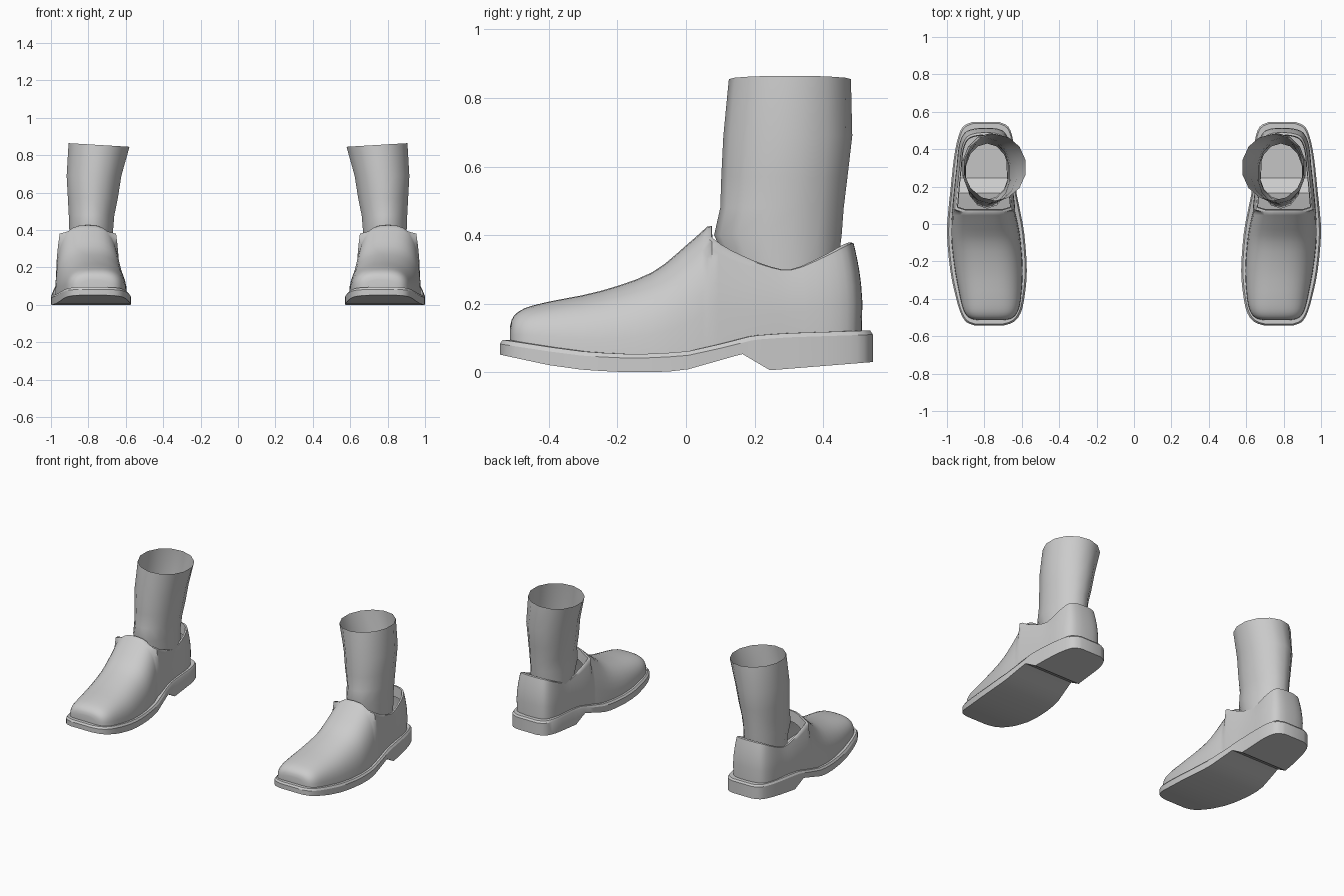
import bpy, bmesh, math

if "Cube" in bpy.data.objects:
    bpy.data.objects.remove(bpy.data.objects["Cube"])


def spline(pts, steps):
    """Catmull-Rom resample of rows of any width."""
    out = []
    for i in range(len(pts) - 1):
        a, b, c, d = pts[max(i - 1, 0)], pts[i], pts[i + 1], pts[min(i + 2, len(pts) - 1)]
        for s in range(steps):
            t = s / steps
            out.append([q + .5 * t * (r - p + t * (2*p - 5*q + 4*r - w + t * (3*(q - r) + w - p)))
                        for p, q, r, w in zip(a, b, c, d)])
    return out + [list(pts[-1])]


def lerp_table(table, y):
    for (y0, z0), (y1, z1) in zip(table, table[1:]):
        if y <= y1:
            return z0 + (z1 - z0) * max(0, (y - y0) / (y1 - y0))
    return table[-1][1]


def finish(bm, name, angle):
    bmesh.ops.remove_doubles(bm, verts=bm.verts, dist=0.0005)
    bmesh.ops.recalc_face_normals(bm, faces=bm.faces)
    me = bpy.data.meshes.new(name)
    bm.to_mesh(me)
    bm.free()
    me.shade_smooth()
    me.set_sharp_from_angle(angle=math.radians(angle))
    ob = bpy.data.objects.new(name, me)
    bpy.context.collection.objects.link(ob)
    ob.modifiers.new("other_foot", 'MIRROR').use_mirror_merge = False


def grid(bm, rows, closed=False):
    for a, b in zip(rows, rows[1:]):
        n = len(a)
        for j in range(n if closed else n - 1):
            k = (j + 1) % n
            bm.faces.new((a[j], a[k], b[k], b[j]))


WELT = [(-.545, .095), (-.4, .073), (-.3, .06), (-.2, .054), (-.1, .054), (0, .06),
        (.1, .082), (.2, .107), (.3, .114), (.545, .122)]
TREAD = [(-.545, .052), (-.4, .021), (-.3, .007), (-.2, .001), (-.1, 0), (-.01, .004),
         (.155, .051), (.165, .053), (.245, .006), (.545, .03)]

# Sole: outline stations (y, inner x, outer x)
outline = spline([(-.543, .70, .85), (-.525, .645, .895), (-.48, .608, .925), (-.4, .587, .95),
                  (-.25, .573, .982), (-.05, .587, 1.0), (.1, .615, .99), (.165, .628, .983),
                  (.245, .637, .975), (.35, .641, .963), (.45, .647, .944), (.52, .672, .915),
                  (.545, .72, .865)], 3)
bm = bmesh.new()
loop = [(o[1], o[0]) for o in outline] + [(o[2], o[0]) for o in reversed(outline)]
rings = []
for inset, base in ((0, 'tread'), (0, 'edge'), (.008, 'lip'), (.045, 'lip')):
    ring = []
    for x, y in loop:
        sx, sy = 1 - inset / .19, 1 - inset / .545
        z = lerp_table(TREAD, y) if base == 'tread' else lerp_table(WELT, y) - (.012 if base == 'edge' else 0)
        ring.append(bm.verts.new((.79 + (x - .79) * sx, y * sy, z)))
    rings.append(ring)
grid(bm, rings, True)
n = len(loop)
for i in range(len(outline) - 1):
    bm.faces.new((rings[0][i], rings[0][i + 1], rings[0][n - 2 - i], rings[0][n - 1 - i]))
finish(bm, "sole", 32)

# Upper: arched vamp stations (y, inner x, outer x, top z, squareness)
vamp = spline([(-.513, .69, .84, .135, 3), (-.503, .652, .878, .163, 3), (-.47, .623, .907, .187, 2.8),
               (-.4, .605, .928, .206, 2.6), (-.25, .595, .957, .237, 2.5), (-.1, .605, .975, .291, 2.5),
               (0, .62, .976, .37, 2.7), (.062, .635, .972, .425, 3)], 3)
M, K = 9, 6
bm = bmesh.new()
rows = []
for y, xi, xo, zt, p in vamp:
    zb = lerp_table(WELT, y) - .004
    row = []
    for j in range(2 * M + 1):
        a = math.pi * j / (2 * M)
        c, s = math.cos(a), max(0, math.sin(a))
        row.append(bm.verts.new(((xi + xo) / 2 + (xo - xi) / 2 * math.copysign(abs(c) ** (2 / p), c),
                                 y, zb + (zt - zb) * s ** (2 / p))))
    rows.append(row)
grid(bm, rows)
bm.faces.new(rows[0])

# Quarters: side walls round to the heel centre (x, y, collar z)
outer = [(.972, .062, .39), (.967, .12, .355), (.957, .22, .314), (.947, .31, .298), (.935, .42, .337),
         (.905, .487, .368), (.85, .509, .376), (.79, .513, .377)]
inner = [(.635, .062, .39), (.64, .12, .355), (.652, .22, .314), (.658, .31, .298), (.665, .42, .337),
         (.69, .487, .368), (.735, .509, .376), (.79, .513, .377)]
frac = [(math.sin(math.pi * j / (2 * M)) / math.sin(math.pi * K / (2 * M))) ** (2 / 3) for j in range(K + 1)]
for path, start in ((outer, rows[-1][:K + 1]), (inner, rows[-1][::-1][:K + 1])):
    cols = [start]
    for x, y, zc in spline(path, 3)[1:]:
        zb = lerp_table(WELT, y) - .004
        col = []
        for f in frac:
            k = 1 - .10 * f ** 2 + .02 * math.sin(math.pi * f)
            col.append(bm.verts.new((.795 + (x - .795) * k, .27 + (y - .27) * k if y > .27 else y,
                                     zb + (zc - zb) * f)))
        cols.append(col)
    grid(bm, cols)
bmesh.ops.remove_doubles(bm, verts=bm.verts, dist=0.0005)

# Collar: rim turned inwards, then down
edges = [e for e in bm.edges if e.is_boundary and min(v.co.z for v in e.verts) > .27]
for scale, drop in ((.94, -.002), (.98, .07)):
    ret = bmesh.ops.extrude_edge_only(bm, edges=edges)['geom']
    for v in (g for g in ret if isinstance(g, bmesh.types.BMVert)):
        v.co.x = .795 + (v.co.x - .795) * scale
        v.co.y = .28 + (v.co.y - .28) * scale
        v.co.z -= drop
    edges = [g for g in ret if isinstance(g, bmesh.types.BMEdge)]
finish(bm, "shoe_upper", 50)

# Sock: open tube (z, centre x, centre y, radius x, radius y)
bm = bmesh.new()
rings = []
for z, cx, cy, rx, ry in ((.22, .785, .28, .115, .15), (.31, .785, .283, .118, .16), (.40, .785, .268, .12, .186),
                          (.48, .783, .28, .125, .18), (.57, .776, .287, .137, .184),
                          (.69, .77, .297, .15, .188), (.855, .743, .303, .167, .178)):
    ring = []
    for j in range(14):
        a = 2 * math.pi * (j + .5) / 14
        tilt = .010 * math.cos(a) if z > .8 else 0
        ring.append(bm.verts.new((cx + rx * math.cos(a), cy + ry * math.sin(a), z + tilt)))
    rings.append(ring)
grid(bm, rings, True)
finish(bm, "sock", 40)
